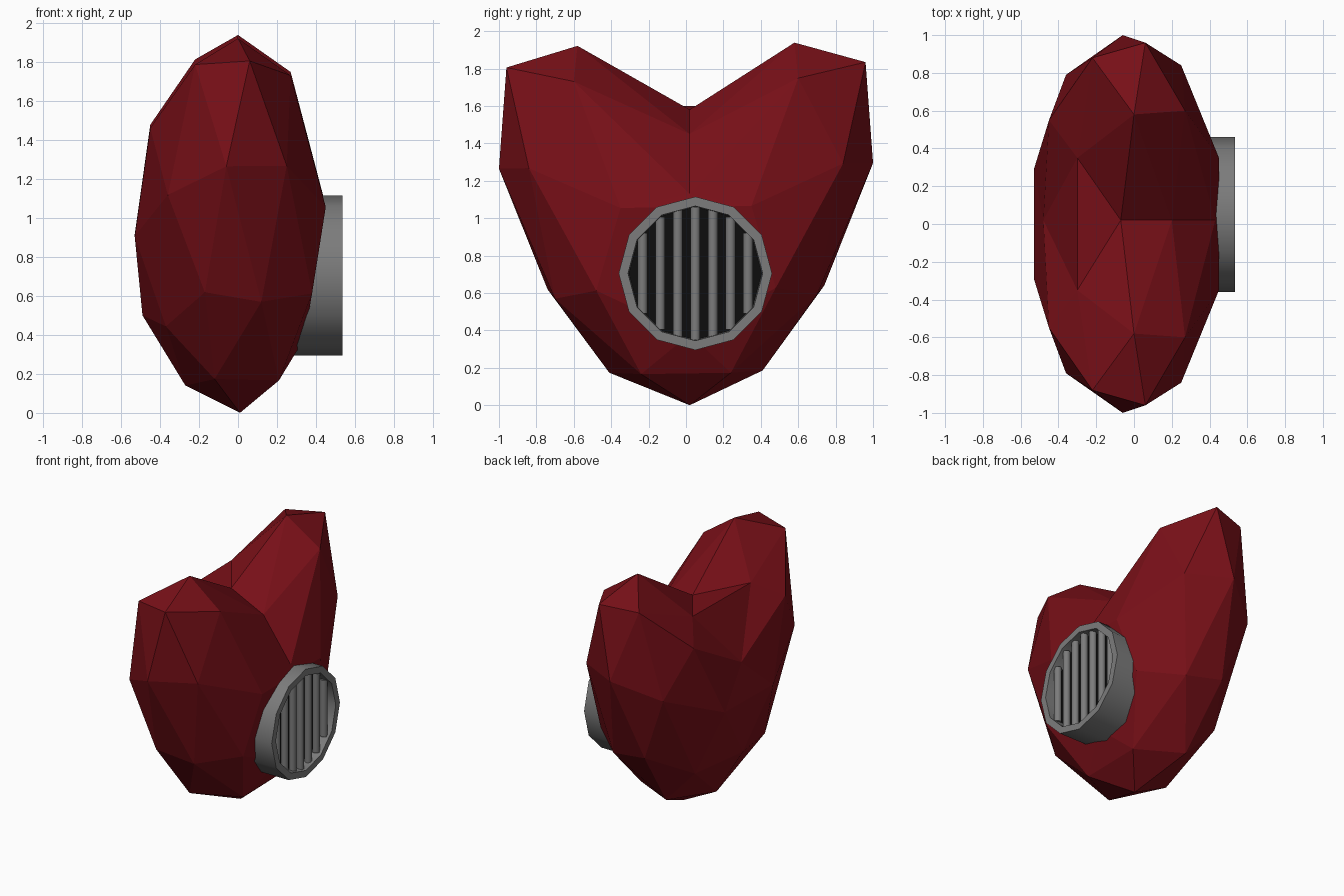
import bpy, bmesh, math
from mathutils import Matrix

if "Cube" in bpy.data.objects:
    bpy.data.objects.remove(bpy.data.objects["Cube"])


def material(name, rgb):
    m = bpy.data.materials.new(name)
    m.diffuse_color = (*rgb, 1)
    m.use_nodes = True
    m.node_tree.nodes["Principled BSDF"].inputs["Base Color"].default_value = m.diffuse_color
    return m


def add_object(name, bm, mat, smooth=False):
    bmesh.ops.recalc_face_normals(bm, faces=bm.faces)
    mesh = bpy.data.meshes.new(name)
    bm.to_mesh(mesh)
    bm.free()
    obj = bpy.data.objects.new(name, mesh)
    bpy.context.collection.objects.link(obj)
    mesh.materials.append(mat)
    if smooth:
        bpy.ops.object.select_all(action='DESELECT')
        obj.select_set(True)
        bpy.context.view_layer.objects.active = obj
        bpy.ops.object.shade_smooth_by_angle(angle=math.radians(40))
    return obj


red = material("deep_red", (0.19, 0.005, 0.009))
grey = material("metal_grey", (0.2, 0.2, 0.2))
black = material("black", (0.004, 0.004, 0.004))

# Heart: icosphere whose latitude rings are pulled into a heart.
# Each ring lists (x, |y|, z) from right (+x) to left; y is mirrored.
RINGS = [
    [(.01, 0, 0)],
    [(.21, .24, .17), (-.12, .41, .18), (-.27, 0, .14)],
    [(.38, .48, .62), (-.17, .74, .63), (-.49, 0, .50)],
    [(.45, .35, 1.06), (.25, .84, 1.28), (-.06, 1, 1.28),
     (-.36, .79, 1.13), (-.53, .29, .91)],
    [(.43, 0, 1.13), (.06, .96, 1.82), (-.45, .55, 1.47)],
    [(.27, .60, 1.74), (-.22, .88, 1.80), (-.48, 0, 1.18)],
    [(.20, 0, 1.45), (0, .58, 1.93), (-.30, .35, 1.60)],
    [(-.07, 0, 1.58)],
]
RINGS.insert(2, [(.34, 0, .38), (.12, .70, .58), (-.37, .42, .45)])
bm = bmesh.new()
bmesh.ops.create_icosphere(bm, subdivisions=2, radius=1)
rest = sorted(bm.verts, key=lambda v: v.co.z)
for ring in RINGS:
    count = sum(2 if y else 1 for x, y, z in ring)
    level, rest = rest[:count], rest[count:]
    level.sort(key=lambda v: -v.co.x)
    for x, y, z in ring:
        pair, level = level[:2 if y else 1], level[2 if y else 1:]
        for v in pair:
            vy = math.copysign(y, v.co.y) if y else 0.02
            v.co = (x, vy, z + 0.015 * vy)
add_object("heart", bm, red)

# Grille: twelve-sided rim, dark backing and vertical bars
CY, CZ, SIDES = 0.05, 0.705, 12
PROFILE = [(.28, .41), (.535, .41), (.535, .36), (.44, .355)]
bm = bmesh.new()
loops = []
for x, r in PROFILE:
    loops.append([bm.verts.new((x, CY + r * math.cos(math.tau * i / SIDES),
                                CZ + r * math.sin(math.tau * i / SIDES)))
                  for i in range(SIDES)])
for a, b in zip(loops, loops[1:]):
    for i in range(SIDES):
        j = (i + 1) % SIDES
        bm.faces.new((a[i], a[j], b[j], b[i]))
add_object("grille_rim", bm, grey, smooth=True)

bm = bmesh.new()
bmesh.ops.create_circle(bm, cap_ends=True, segments=SIDES, radius=.37,
                        matrix=Matrix.Translation((.455, CY, CZ))
                        @ Matrix.Rotation(math.pi / 2, 4, 'Y'))
add_object("grille_backing", bm, black)

bm = bmesh.new()
for k in range(-3, 4):
    off = k * 0.094
    length = 2 * math.sqrt(.355 ** 2 - off ** 2)
    bmesh.ops.create_cone(bm, cap_ends=True, segments=12, radius1=.026,
                          radius2=.026, depth=length,
                          matrix=Matrix.Translation((.49, CY + off, CZ)))
add_object("grille_bars", bm, grey, smooth=True)
